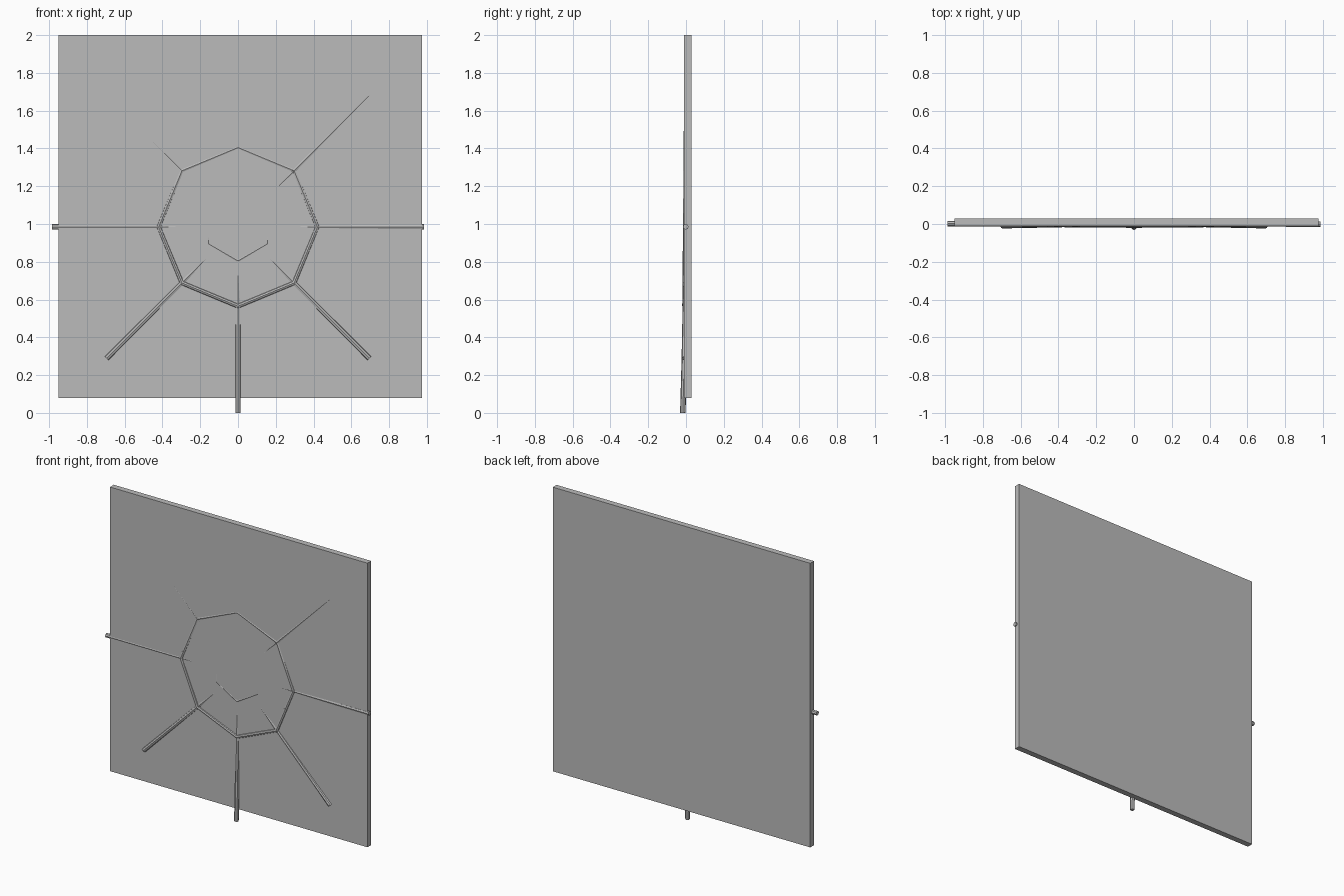
import bpy
from math import sin, cos, radians
from mathutils import Vector

cube = bpy.data.objects.get("Cube")
if cube:
    bpy.data.objects.remove(cube, do_unlink=True)

grey = bpy.data.materials.new("plain grey")
grey.use_nodes = True
COLOR = (0.5, 0.5, 0.5, 1)
grey.diffuse_color = COLOR
grey.node_tree.nodes["Principled BSDF"].inputs["Base Color"].default_value = COLOR

HUB_Z = 0.985


def polar(radius, degrees, y):
    """Point on the web; zero degrees points up, positive turns to +x."""
    a = radians(degrees)
    return Vector((radius * sin(a), y, HUB_Z + radius * cos(a)))


def rod(name, start, end, radius):
    axis = end - start
    bpy.ops.mesh.primitive_cylinder_add(vertices=8, radius=radius, depth=axis.length,
                                        location=(start + end) / 2)
    ob = bpy.context.object
    ob.name = name
    ob.rotation_euler = axis.to_track_quat('Z', 'Y').to_euler()
    ob.data.materials.append(grey)


# Flat backing panel
bpy.ops.mesh.primitive_cube_add(size=1, location=(0.0125, 0.01, 1.04))
panel = bpy.context.object
panel.name = "panel"
panel.scale = (1.925, 0.04, 1.92)
panel.data.materials.append(grey)

# Spokes: depth at the outer ring and at the tip, clockwise from the top
names = ["top", "upper_left", "left", "lower_left",
         "bottom", "lower_right", "right", "upper_right"]
ring_y = [0.004, 0.001, 0.002, -0.001, -0.001, -0.001, 0.002, 0.0035]
tip_y = [0.012, 0.004, -0.001, -0.009, -0.017, -0.009, 0.002, 0.0055]
hub = Vector((0, 0.0106, HUB_Z))
for i, name in enumerate(names):
    bend = polar(0.42, i * 45, ring_y[i])
    rod(name + "_inner_spoke", hub, bend, 0.014)
    rod(name + "_outer_spoke", bend, polar(0.985, i * 45, tip_y[i]), 0.0145)


# Rings of straight rods, leaning forward toward the bottom
def ring(name, sides, radius, y, lean, thickness):
    points = [polar(radius, i * 360 / sides, y + lean * cos(radians(i * 360 / sides)))
              for i in range(sides)]
    for i in range(sides):
        rod(f"{name}_{i + 1}", points[i], points[(i + 1) % sides], thickness)


ring("outer_ring", 8, 0.42, -0.0035, 0.004, 0.0125)
ring("inner_ring", 6, 0.18, 0.002, 0.003, 0.0115)
